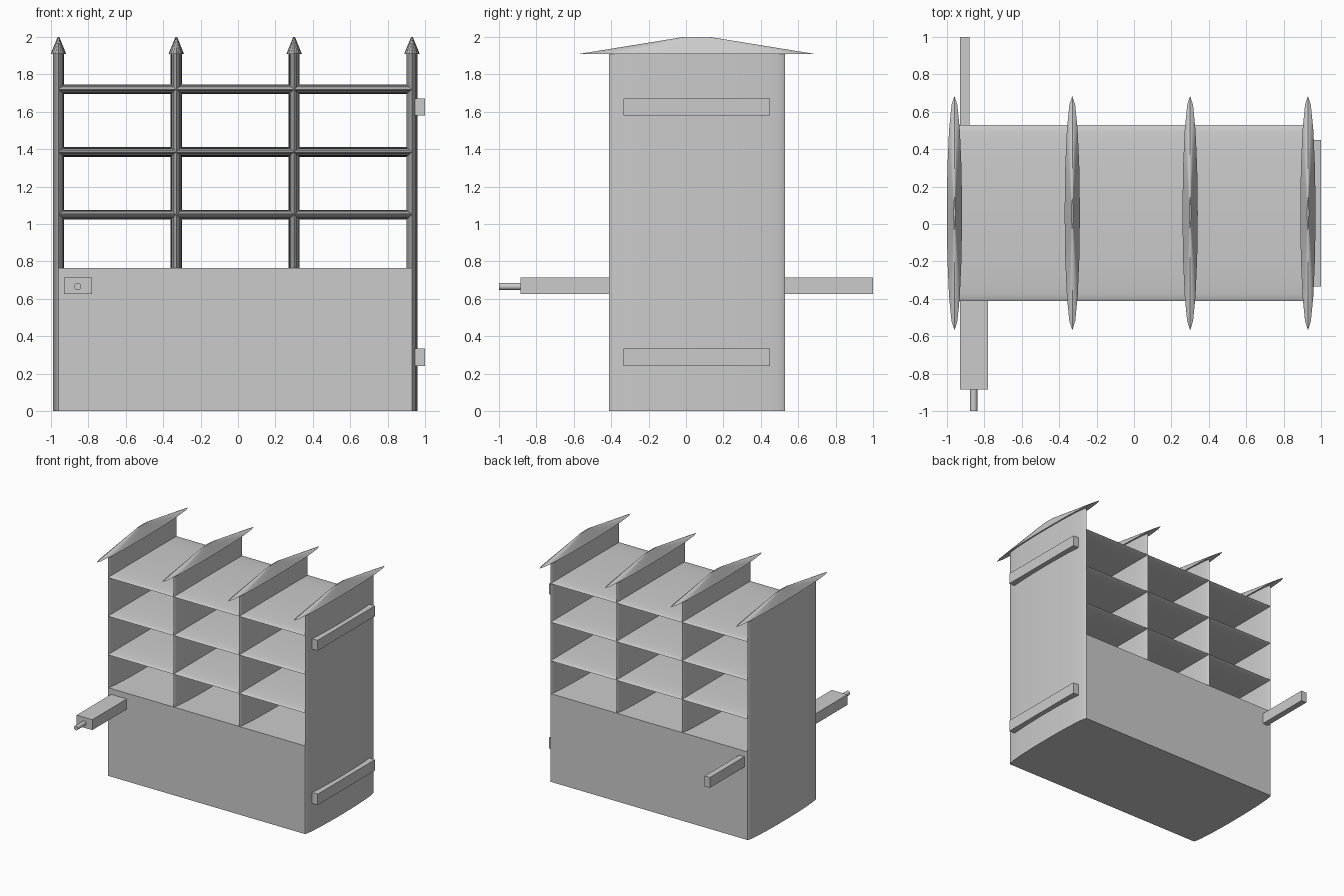
import bpy
from math import pi

if "Cube" in bpy.data.objects:
    bpy.data.objects.remove(bpy.data.objects["Cube"])

CY = 0.058            # depth centre of the gate
RX, RY = 0.03, 0.47   # posts are stretched deep along y
POSTS = (-0.96, -0.33, 0.30, 0.93)


def box(name, x, y, z):
    bpy.ops.mesh.primitive_cube_add(size=1, location=[(a + b) / 2 for a, b in (x, y, z)])
    ob = bpy.context.object
    ob.name = name
    ob.scale = [b - a for a, b in (x, y, z)]
    bpy.ops.object.transform_apply(location=False, rotation=False, scale=True)
    return ob


def round_part(name, r1, r2, depth, loc, rot=(0, 0, 0), scale=(1, 1, 1), sides=32):
    bpy.ops.mesh.primitive_cone_add(vertices=sides, radius1=r1, radius2=r2, depth=depth)
    ob = bpy.context.object
    ob.name = name
    # turn first, then stretch in world axes
    ob.rotation_euler = rot
    bpy.ops.object.transform_apply(location=False, rotation=True, scale=False)
    ob.scale = scale
    bpy.ops.object.transform_apply(location=False, rotation=False, scale=True)
    ob.location = loc
    bpy.ops.object.shade_smooth_by_angle(angle=pi / 5)
    return ob


# Posts with pointed caps
for i, x in enumerate(POSTS):
    round_part(f"post_{i}", 1, 1, 1.91, (x, CY, 0.955), scale=(RX, RY, 1))
    round_part(f"post_cap_{i}", 1, 0.11, 0.09, (x, CY, 1.955), scale=(0.041, 0.626, 1), sides=16)

# Horizontal rails
for i, z in enumerate((1.72, 1.385, 1.05)):
    round_part(f"rail_{i}", 1, 1, POSTS[3] - POSTS[0], (-0.015, CY, z),
               rot=(0, pi / 2, 0), scale=(1, RY, 0.026))

# Solid lower panel
box("lower_panel", (POSTS[0], POSTS[3]), (CY - RY, CY + RY), (0, 0.765))

# Hinges on the right post
for i, (z0, z1) in enumerate(((0.24, 0.335), (1.58, 1.67))):
    box(f"hinge_{i}", (0.945, 1.0), (-0.335, 0.45), (z0, z1))

# Latch housing with bolt in front, handle bar behind
box("latch_housing", (-0.93, -0.78), (-0.885, -0.40), (0.625, 0.715))
round_part("latch_bolt", 0.019, 0.019, 0.13, (-0.857, -0.935, 0.666), rot=(pi / 2, 0, 0), sides=16)
box("back_handle", (-0.93, -0.88), (0.50, 1.0), (0.625, 0.715))
